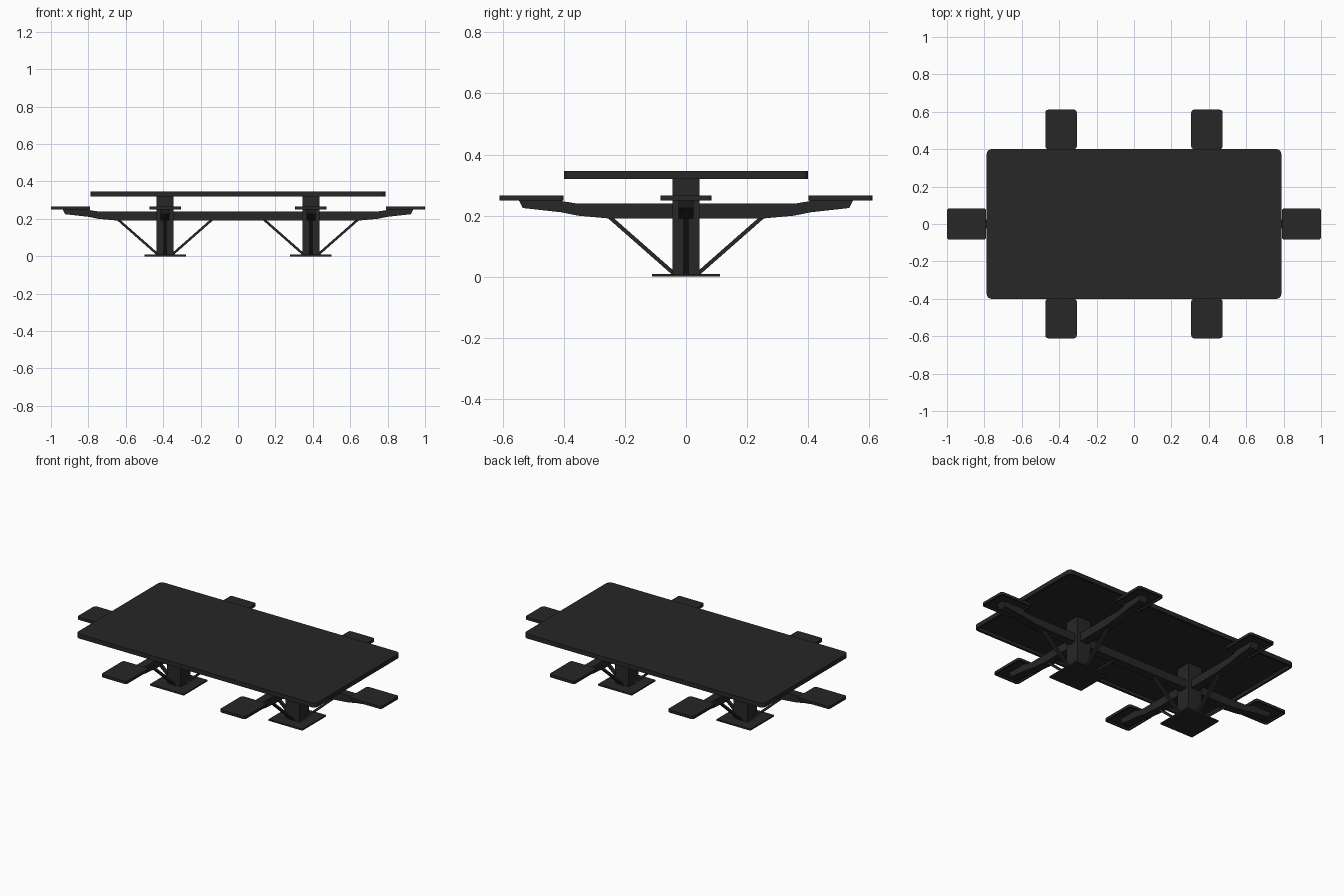
import bpy, bmesh, math
from mathutils import Matrix, Vector

if "Cube" in bpy.data.objects:
    bpy.data.objects.remove(bpy.data.objects["Cube"])

POST_X = 0.39
dark = bpy.data.materials.new("dark_paint")
dark.diffuse_color = (0.02, 0.02, 0.02, 1)
dark.use_nodes = True
dark.node_tree.nodes["Principled BSDF"].inputs["Base Color"].default_value = dark.diffuse_color


def finish(bm, name, matrix=Matrix()):
    bmesh.ops.recalc_face_normals(bm, faces=bm.faces)
    me = bpy.data.meshes.new(name)
    bm.to_mesh(me)
    bm.free()
    me.materials.append(dark)
    ob = bpy.data.objects.new(name, me)
    ob.matrix_world = matrix
    bpy.context.collection.objects.link(ob)
    return ob


def box(name, x0, x1, y0, y1, z0, z1):
    bm = bmesh.new()
    bmesh.ops.create_cube(bm, size=1)
    for v in bm.verts:
        v.co = ((x0 + x1) / 2 + v.co.x * (x1 - x0),
                (y0 + y1) / 2 + v.co.y * (y1 - y0),
                (z0 + z1) / 2 + v.co.z * (z1 - z0))
    return finish(bm, name)


def pan(name, cx, cy, w, d, z0, z1, radius, rim, depth):
    """Rounded panel with a hollow underside and a rim around it."""
    bm = bmesh.new()
    pts = []
    for i, (sx, sy) in enumerate(((1, 1), (-1, 1), (-1, -1), (1, -1))):
        for k in range(5):
            a = math.radians(90 * i + 22.5 * k)
            pts.append((cx + sx * (w / 2 - radius) + radius * math.cos(a),
                        cy + sy * (d / 2 - radius) + radius * math.sin(a), z0))
    bottom = bm.faces.new([bm.verts.new(p) for p in pts])
    ext = bmesh.ops.extrude_face_region(bm, geom=[bottom], use_keep_orig=True)
    for v in ext["geom"]:
        if isinstance(v, bmesh.types.BMVert):
            v.co.z = z1
    bmesh.ops.recalc_face_normals(bm, faces=bm.faces)
    bmesh.ops.inset_region(bm, faces=[bottom], thickness=rim)
    hollow = bmesh.ops.extrude_discrete_faces(bm, faces=[bottom])["faces"][0]
    for v in hollow.verts:
        v.co.z += depth
    return finish(bm, name)


def arm(name, px, angle):
    """Tapered arm reaching from a post out to a seat."""
    profile = [(0, 0.19), (0.245, 0.19), (0.355, 0.2), (0.41, 0.211), (0.535, 0.225),
               (0.55, 0.257), (0.405, 0.257), (0.405, 0.247), (0.36, 0.24), (0, 0.24)]
    bm = bmesh.new()
    face = bm.faces.new([bm.verts.new((r, -0.025, z)) for r, z in profile])
    ext = bmesh.ops.extrude_face_region(bm, geom=[face], use_keep_orig=True)
    for v in ext["geom"]:
        if isinstance(v, bmesh.types.BMVert):
            v.co.y = 0.025
    return finish(bm, name, Matrix.Translation((px, 0, 0)) @ Matrix.Rotation(angle, 4, 'Z'))


def brace(name, px, angle):
    """Thin diagonal strut from the post foot to the arm."""
    a, b = Vector((0.035, 0, 0.006)), Vector((0.25, 0, 0.195))
    d = b - a
    bm = bmesh.new()
    bmesh.ops.create_cube(bm, size=1)
    bmesh.ops.scale(bm, vec=(0.013, 0.018, d.length), verts=bm.verts)
    local = Matrix.Translation((a + b) / 2) @ d.to_track_quat('Z', 'Y').to_matrix().to_4x4()
    fix = Matrix.Rotation(math.pi / 2, 4, 'Z') if abs((local.to_3x3() @ Vector((1, 0, 0))).y) > 0.5 else Matrix()
    bmesh.ops.transform(bm, matrix=local @ fix, verts=bm.verts)
    return finish(bm, name, Matrix.Translation((px, 0, 0)) @ Matrix.Rotation(angle, 4, 'Z'))


# table top and long beam joining the posts
pan("table_top", 0, 0, 1.575, 0.8, 0.32, 0.346, 0.025, 0.014, 0.018)
box("centre_beam", -POST_X, POST_X, -0.025, 0.025, 0.19, 0.24)

for side, label in ((-1, "left"), (1, "right")):
    px = side * POST_X
    # pedestal
    box(label + "_base_plate", px - 0.111, px + 0.111, -0.111, 0.111, 0, 0.009)
    box(label + "_post", px - 0.045, px + 0.045, -0.045, 0.045, 0.005, 0.338)
    # braces on all four sides
    for k in range(4):
        brace(f"{label}_brace_{k + 1}", px, k * math.pi / 2)
    # end seat with its arm
    arm(label + "_end_arm", px, 0 if side > 0 else math.pi)
    pan(label + "_end_seat", side * 0.895, 0, 0.21, 0.168, 0.25, 0.266, 0.014, 0.008, 0.01)
    # front and back seats with their arms
    for s, where in ((-1, "front"), (1, "back")):
        arm(f"{label}_{where}_arm", px, s * math.pi / 2)
        pan(f"{label}_{where}_seat", px, s * 0.506, 0.168, 0.21, 0.25, 0.266, 0.014, 0.008, 0.01)
